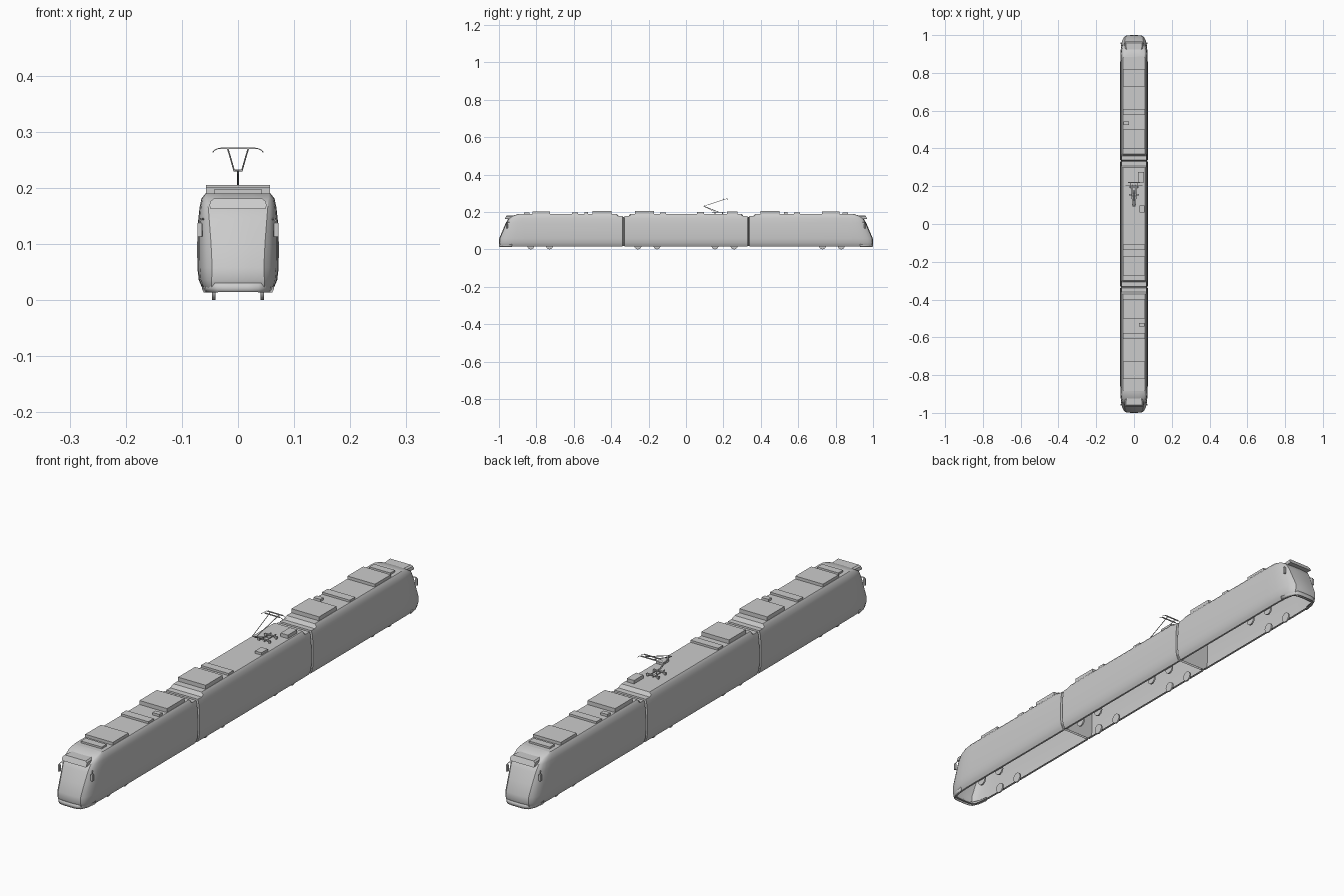
import bpy, bmesh, math
from mathutils import Vector, Matrix

if "Cube" in bpy.data.objects:
    bpy.data.objects.remove(bpy.data.objects["Cube"])

# half cross-section: (side x, height z, nose front y, nose front x)
PROFILE = [
    (.052, .016, .980, .040), (.060, .015, .986, .046), (.065, .024, .992, .047),
    (.070, .036, .996, .047), (.0725, .058, .995, .046), (.0728, .100, .977, .048),
    (.0712, .140, .960, .051), (.0685, .165, .945, .053), (.065, .181, .920, .054),
    (.058, .190, .888, .055)]
JOINT, GAP = .335, .005


def finish(name, bm, smooth=None):
    bmesh.ops.recalc_face_normals(bm, faces=bm.faces)
    me = bpy.data.meshes.new(name)
    bm.to_mesh(me)
    bm.free()
    ob = bpy.data.objects.new(name, me)
    bpy.context.collection.objects.link(ob)
    if smooth:
        bpy.ops.object.select_all(action='DESELECT')
        ob.select_set(True)
        bpy.context.view_layer.objects.active = ob
        bpy.ops.object.shade_smooth_by_angle(angle=math.radians(smooth))
    return ob


def box(name, x0, x1, y0, y1, z0, z1):
    bm = bmesh.new()
    size = (x1 - x0, y1 - y0, z1 - z0)
    mid = Vector((x0 + x1, y0 + y1, z0 + z1)) / 2
    bmesh.ops.create_cube(bm, size=1, matrix=Matrix.Translation(mid) @ Matrix.Diagonal((*size, 1)))
    return finish(name, bm)


def rod(name, pts, r=.0011):
    cu = bpy.data.curves.new(name, 'CURVE')
    cu.dimensions = '3D'
    cu.bevel_depth, cu.bevel_resolution, cu.use_fill_caps = r, 1, True
    sp = cu.splines.new('POLY')
    sp.points.add(len(pts) - 1)
    for p, co in zip(sp.points, pts):
        p.co = (*co, 1)
    ob = bpy.data.objects.new(name, cu)
    bpy.context.collection.objects.link(ob)
    return ob


def mirrored(half):
    return half + [(-p[0], *p[1:]) for p in reversed(half)]


def loft(bm, rings):
    vr = [[bm.verts.new(p) for p in r] for r in rings]
    for a, b in zip(vr, vr[1:]):
        for i in range(len(a) - 1):
            bm.faces.new((a[i], a[i + 1], b[i + 1], b[i]))
    return vr


def straight_ring(y, low=False):
    return mirrored([(x, y, min(z, .177) if low else z) for x, z, _, _ in PROFILE])


def nose_ring(s, g, d):
    half = []
    for x, z, yf, xf in PROFILE:
        half.append((x + (xf - x) * g, d * (.86 + (yf - .86) * s), z))
    return mirrored(half)


# end cars: open-bottomed shells with a raked nose
def end_car(name, d):
    bm = bmesh.new()
    rings = [nose_ring(s, g, d) for s, g in
             ((1, 1), (.93, .66), (.82, .38), (.65, .17), (.4, .05), (0, 0))]
    rings += [straight_ring(d * .370), straight_ring(d * .360, True),
              straight_ring(d * (JOINT + GAP), True)]
    vr = loft(bm, rings)
    bm.faces.new(vr[-1])
    # windscreen face, slightly bowed across
    n, tip = len(PROFILE), vr[0]
    cols = [tip[:n]]
    for f in (.5, 0, -.5):
        cols.append([bm.verts.new((v.co.x * f, v.co.y + d * .004 * (1 - f * f), v.co.z)) for v in tip[:n]])
    cols.append(tip[:n - 1:-1])
    for a, b in zip(cols, cols[1:]):
        for i in range(n - 1):
            bm.faces.new((a[i], a[i + 1], b[i + 1], b[i]))
    bm.faces.new([c[-1] for c in cols])
    finish(name, bm, 28)


end_car("front_car_body", -1)
end_car("rear_car_body", 1)

# middle car shell
bm = bmesh.new()
e = JOINT - GAP
vr = loft(bm, [straight_ring(y, low) for y, low in
               ((-e, 1), (-.308, 1), (-.298, 0), (.298, 0), (.308, 1), (e, 1))])
bm.faces.new(vr[0])
bm.faces.new(vr[-1])
finish("middle_car_body", bm, 28)

for d, end in ((-1, "front"), (1, "rear")):
    # accordion joint filling the gap between cars
    bm = bmesh.new()
    rings = []
    for i in range(7):
        k = .97 if i % 2 else .93
        y = d * JOINT + (i - 3) / 3 * GAP
        rings.append(mirrored([(x * k, y, .02 + (min(z, .177) - .016) * k) for x, z, _, _ in PROFILE]))
    for a in loft(bm, rings):
        bm.faces.new((a[0], a[1], a[-2], a[-1]))
    finish(end + "_bellows", bm)

    # bumper band around the nose
    bm = bmesh.new()
    path = mirrored([(.063, .93), (.057, .967), (.047, .990), (.036, .996), (.018, .998)])
    loft(bm, [[(x * k, d * y, z) for x, y in path] for z, k in ((.014, .95), (.021, 1), (.030, 1))])
    ob = finish(end + "_bumper", bm, 40)
    m = ob.modifiers.new("thickness", 'SOLIDIFY')
    m.thickness, m.offset = .003, 0

    # destination display hood above the windscreen
    bm = bmesh.new()
    outline = mirrored([(.049, .162), (.051, .169), (.049, .176), (.043, .181)])
    a, b = loft(bm, [[(x * k, d * (y - (z - .162) * .5), z) for x, z in outline]
                     for y, k in ((.969, 1), (.925, .92))])
    bm.faces.new(a)
    bm.faces.new(b)
    bm.faces.new((a[0], a[-1], b[-1], b[0]))
    finish(end + "_display_hood", bm)

    # wing mirrors on bent arms
    for s, side in ((-1, "left"), (1, "right")):
        rod(f"{end}_{side}_mirror_arm", [(s * .056, d * .938, .143), (s * .065, d * .950, .145),
                                         (s * .068, d * .957, .140), (s * .068, d * .957, .125)], .0016)
        ob = box(f"{end}_{side}_mirror", s * .068 - .0045, s * .068 + .0045,
                 d * .957 - .004, d * .957 + .004, .112, .138)
        m = ob.modifiers.new("bevel", 'BEVEL')
        m.width, m.segments = .002, 2

# wheels: four bogies of four
for i, y in enumerate((-.83, -.73, -.257, -.155, .155, .257, .73, .83)):
    for s, side in ((-1, "left"), (1, "right")):
        bm = bmesh.new()
        mat = Matrix.Translation((s * .0435, y, .019)) @ Matrix.Rotation(math.pi / 2, 4, 'Y')
        bmesh.ops.create_cone(bm, cap_ends=True, segments=24, radius1=.019, radius2=.019,
                              depth=.006, matrix=mat)
        finish(f"{side}_wheel_{i}", bm, 40)

# rooftop equipment
ROOF = [("small_unit", -.043, .043, .837, .865, .197), ("large_unit", -.057, .057, .727, .820, .201),
        ("resistor", -.057, .057, .578, .610, .198), ("junction_box", -.055, -.027, .525, .543, .199),
        ("air_conditioner", -.057, .057, .397, .500, .205)]
for name, x0, x1, y0, y1, z in ROOF:
    box("rear_" + name, x0, x1, y0, y1, .186, z)
    box("front_" + name, -x1, -x0, -y1, -y0, .186, z)
box("middle_air_conditioner", -.057, .057, -.272, -.172, .186, .205)
box("middle_resistor", -.057, .057, -.138, -.108, .186, .198)
box("middle_breaker_box", .022, .052, .220, .275, .186, .203)
box("middle_arrester_box", .028, .055, .060, .097, .186, .199)

# pantograph
for y in (.155, .195):
    box("pantograph_base_bar", -.026, .026, y - .003, y + .003, .196, .200)
    for s in (-1, 1):
        box("pantograph_insulator", s * .022 - .003, s * .022 + .003, y - .003, y + .003, .189, .197)
for x in (-.010, .010):
    rod("pantograph_base_rail", [(x, .14, .199), (x, .21, .199)], .0018)
rod("pantograph_lower_arm", [(0, .177, .198), (0, .095, .231)], .002)
rod("pantograph_control_rod", [(0, .160, .198), (0, .100, .226)], .0008)
rod("pantograph_knee", [(-.008, .095, .231), (.008, .095, .231)], .0018)
for s in (-1, 1):
    rod("pantograph_upper_arm", [(s * .007, .095, .231), (s * .018, .212, .269)], .0014)
    rod("pantograph_head_link", [(s * .018, .202, .269), (s * .018, .222, .270)])
for y in (.202, .220):
    box("pantograph_contact_strip", -.031, .031, y - .002, y + .002, .269, .272)
    for s in (-1, 1):
        rod("pantograph_horn", [(s * .030, y, .2705), (s * .037, y, .2695), (s * .042, y, .267),
                                (s * .045, y, .263)], .0009)
